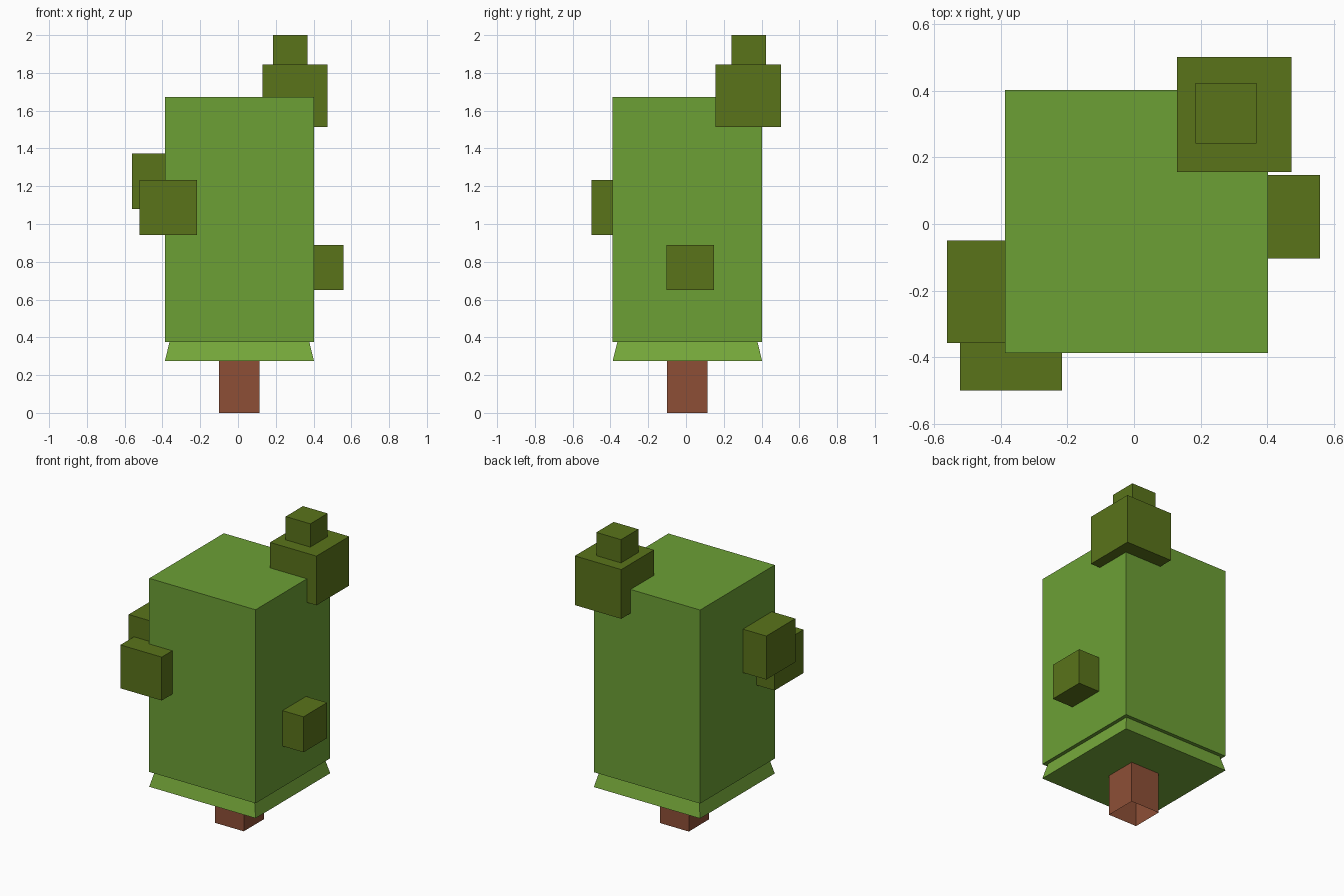
import bpy
import bmesh

if "Cube" in bpy.data.objects:
    bpy.data.objects.remove(bpy.data.objects["Cube"])


def material(name, rgb):
    # Convert display colour to linear
    mat = bpy.data.materials.new(name)
    mat.diffuse_color = [(c / 255) ** 2.2 for c in rgb] + [1.0]
    mat.use_nodes = True
    mat.node_tree.nodes["Principled BSDF"].inputs["Base Color"].default_value = mat.diffuse_color
    return mat


leaf = material("leaf_green", (108, 158, 56))
light_leaf = material("light_leaf_green", (118, 168, 61))
moss = material("moss_green", (90, 115, 32))
bark = material("bark", (140, 80, 57))


def block(name, xs, ys, zs, mat, taper=1.0, open_ends=False):
    """Box between the given limits; the top is scaled by taper."""
    bm = bmesh.new()
    bmesh.ops.create_cube(bm, size=1)
    for v in bm.verts:
        k = taper if v.co.z > 0 else 1.0
        v.co = [sum(lim) / 2 + c * s * (lim[1] - lim[0])
                for lim, c, s in zip((xs, ys, zs), v.co, (k, k, 1))]
    if open_ends:
        bm.normal_update()
        ends = [f for f in bm.faces if abs(f.normal.z) > 0.9]
        bmesh.ops.delete(bm, geom=ends, context='FACES_ONLY')
    mesh = bpy.data.meshes.new(name)
    bm.to_mesh(mesh)
    bm.free()
    mesh.materials.append(mat)
    obj = bpy.data.objects.new(name, mesh)
    bpy.context.collection.objects.link(obj)
    return obj


# Trunk, open underneath
block("trunk", (-0.10, 0.113), (-0.10, 0.113), (0, 0.275), bark, open_ends=True)

# Main foliage block, with a tall tapered core whose base shows as a skirt
block("foliage", (-0.387, 0.402), (-0.388, 0.403), (0.375, 1.673), leaf)
block("foliage_skirt", (-0.387, 0.402), (-0.388, 0.403), (0.275, 1.67),
      light_leaf, taper=0.14)

# Darker leaf clumps
clumps = {
    "top_clump": ((0.129, 0.473), (0.156, 0.502), (1.514, 1.844)),
    "crown_clump": ((0.185, 0.368), (0.241, 0.424), (1.826, 2.0)),
    "right_clump": ((0.308, 0.558), (-0.103, 0.147), (0.65, 0.888)),
    "left_clump": ((-0.561, -0.255), (-0.357, -0.05), (1.08, 1.372)),
    "front_clump": ((-0.522, -0.216), (-0.50, -0.193), (0.942, 1.233)),
}
for name, limits in clumps.items():
    block(name, *limits, moss)
